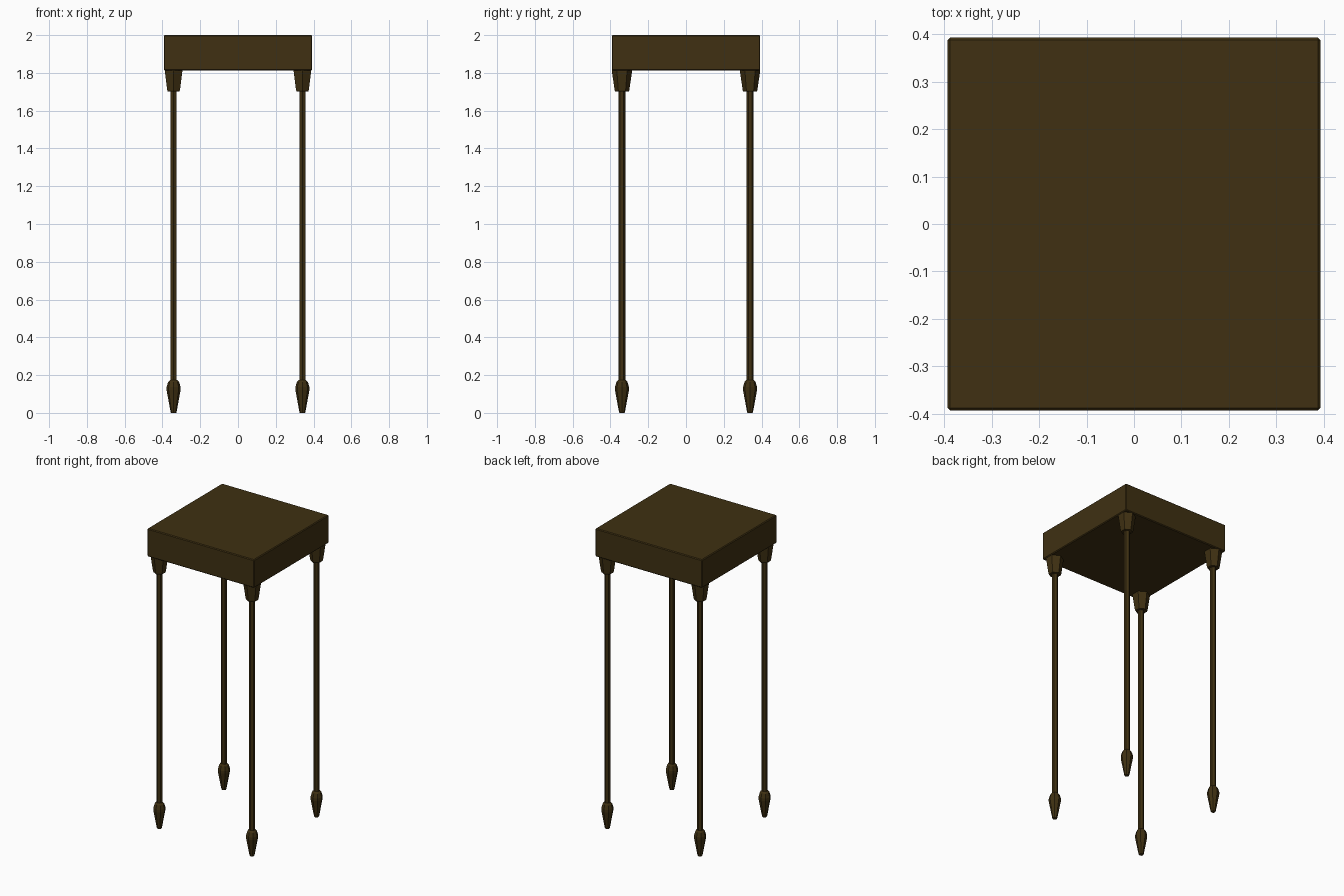
import bpy, bmesh
from math import cos, sin, pi

if "Cube" in bpy.data.objects:
    bpy.data.objects.remove(bpy.data.objects["Cube"])

wood = bpy.data.materials.new("dark_wood")
wood.diffuse_color = (0.05, 0.03, 0.006, 1)
wood.use_nodes = True
wood.node_tree.nodes["Principled BSDF"].inputs["Base Color"].default_value = wood.diffuse_color


def finish(name, bm, loc):
    bmesh.ops.recalc_face_normals(bm, faces=bm.faces)
    mesh = bpy.data.meshes.new(name)
    bm.to_mesh(mesh)
    bm.free()
    mesh.materials.append(wood)
    ob = bpy.data.objects.new(name, mesh)
    ob.location = loc
    bpy.context.collection.objects.link(ob)
    return ob


def turned(name, profile, sides, start, loc):
    """Closed faceted solid from (radius, z) pairs."""
    bm = bmesh.new()
    rings = [[bm.verts.new((r * cos(start + 2 * pi * i / sides),
                            r * sin(start + 2 * pi * i / sides), z))
              for i in range(sides)] for r, z in profile]
    for a, b in zip(rings, rings[1:]):
        for i in range(sides):
            j = (i + 1) % sides
            bm.faces.new((a[i], a[j], b[j], b[i]))
    bm.faces.new(rings[0])
    bm.faces.new(rings[-1])
    return finish(name, bm, loc)


# Thick square top with slightly softened edges
bm = bmesh.new()
bmesh.ops.create_cube(bm, size=1)
bmesh.ops.scale(bm, vec=(0.786, 0.786, 0.187), verts=bm.verts)
top = finish("table_top", bm, (0, 0, 1.9065))
bevel = top.modifiers.new("soft_edges", 'BEVEL')
bevel.width = 0.005
bevel.segments = 1

# Four legs: tapered collar, slim shaft and pointed foot
collar = [(0.036, 1.702), (0.039, 1.709), (0.053, 1.806), (0.053, 1.814)]
shaft = [(0.0185, 0.16), (0.0185, 1.71)]
foot = [(0.014, 0), (0.016, 0.006), (0.037, 0.12), (0.037, 0.137),
        (0.029, 0.164), (0.019, 0.174)]
for side, x in (("left", -0.341), ("right", 0.341)):
    for end, y in (("front", -0.339), ("back", 0.339)):
        tag = f"{end}_{side}"
        turned(f"{tag}_collar", collar, 6, pi / 2, (x, y, 0))
        turned(f"{tag}_shaft", shaft, 6, pi / 2, (x, y, 0))
        turned(f"{tag}_foot", foot, 8, 0, (x, y, 0))
